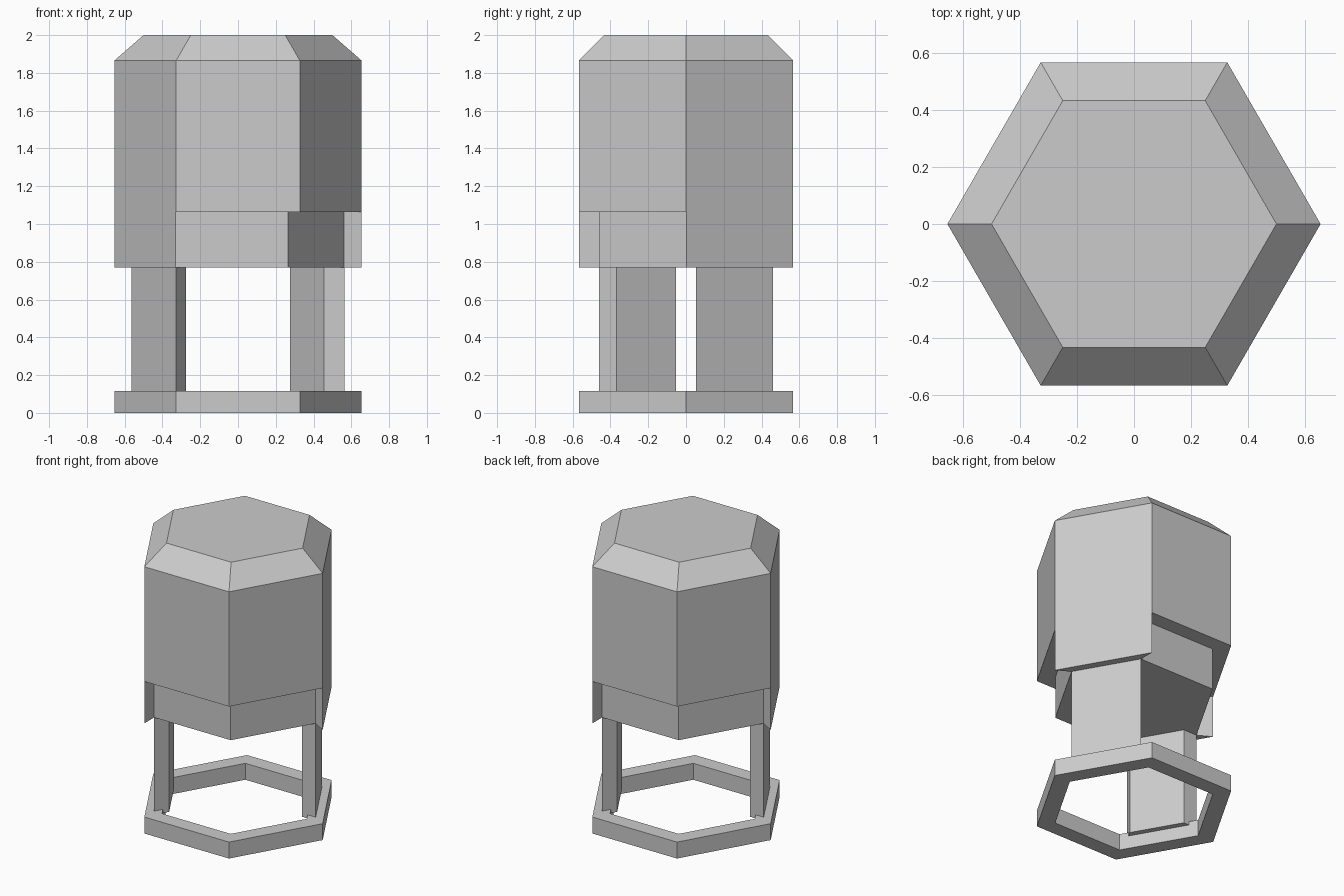
import bpy, bmesh
from math import sin, cos, pi, sqrt

if "Cube" in bpy.data.objects:
    bpy.data.objects.remove(bpy.data.objects["Cube"])

R, R_IN, R_TOP = 0.655, 0.531, 0.5     # outer, recess / ring hole, top radii
Z_RING, Z_SKIRT, Z_STEP, Z_BEVEL, Z_TOP = 0.115, 0.77, 1.063, 1.865, 2.0


def hexagon(r):
    return [(r * cos(k * pi / 3), r * sin(k * pi / 3)) for k in range(6)]


def ring(bm, pts, z):
    return [bm.verts.new((x, y, z)) for x, y in pts]


def bridge(bm, a, b):
    n = len(a)
    for i in range(n):
        j = (i + 1) % n
        bm.faces.new((a[i], a[j], b[j], b[i]))


def finish(bm, name):
    bmesh.ops.remove_doubles(bm, verts=bm.verts, dist=1e-4)
    bmesh.ops.recalc_face_normals(bm, faces=bm.faces)
    mesh = bpy.data.meshes.new(name)
    bm.to_mesh(mesh)
    bm.free()
    bpy.context.collection.objects.link(bpy.data.objects.new(name, mesh))


# Body: bevelled hexagonal block with a stepped skirt below
bm = bmesh.new()
upper = [ring(bm, hexagon(r), z) for r, z in ((R, Z_STEP), (R, Z_BEVEL), (R_TOP, Z_TOP))]
bridge(bm, upper[0], upper[1])
bridge(bm, upper[1], upper[2])
bm.faces.new(upper[2])

# Skirt outline: two full-depth sides, four recessed sides (half turn symmetry)
s = sqrt(3) / 2
depth = (R - R_IN) * s
half = [(R, 0), (R / 2, R * s), (R / 2, R_IN * s),
        (-R_IN / 2, R_IN * s), (-R + depth * s, -depth / 2)]
outline = half + [(-x, -y) for x, y in half]
low, high = ring(bm, outline, Z_SKIRT), ring(bm, outline, Z_STEP)
bridge(bm, low, high)
bm.faces.new(low)

# Underside of the step above the recessed sides
for h, o in ((0, 0), (3, 5)):
    outer = [upper[0][(h + k) % 6] for k in (1, 2, 3)]
    inner = [high[o + k] for k in (4, 3, 2)]
    bm.faces.new((outer[0], outer[1], inner[1], inner[2]))
    bm.faces.new((outer[1], outer[2], inner[0], inner[1]))
finish(bm, "body")

# Open hexagonal base ring
bm = bmesh.new()
loops = [ring(bm, hexagon(r), z) for r, z in
         ((R, 0), (R, Z_RING), (R_IN, Z_RING), (R_IN, 0))]
for i in range(4):
    bridge(bm, loops[i], loops[(i + 1) % 4])
finish(bm, "base_ring")

# Two opposite tapered plate legs
profile = [(0.515, -0.235), (0.515, 0.235), (0.422, 0.182), (0.422, -0.182)]
for name, a in (("back_right_leg", pi / 6), ("front_left_leg", 7 * pi / 6)):
    pts = [(u * cos(a) - v * sin(a), u * sin(a) + v * cos(a)) for u, v in profile]
    bm = bmesh.new()
    bottom, top = ring(bm, pts, 0.09), ring(bm, pts, Z_SKIRT)
    bridge(bm, bottom, top)
    bm.faces.new(bottom)
    bm.faces.new(top)
    finish(bm, name)
